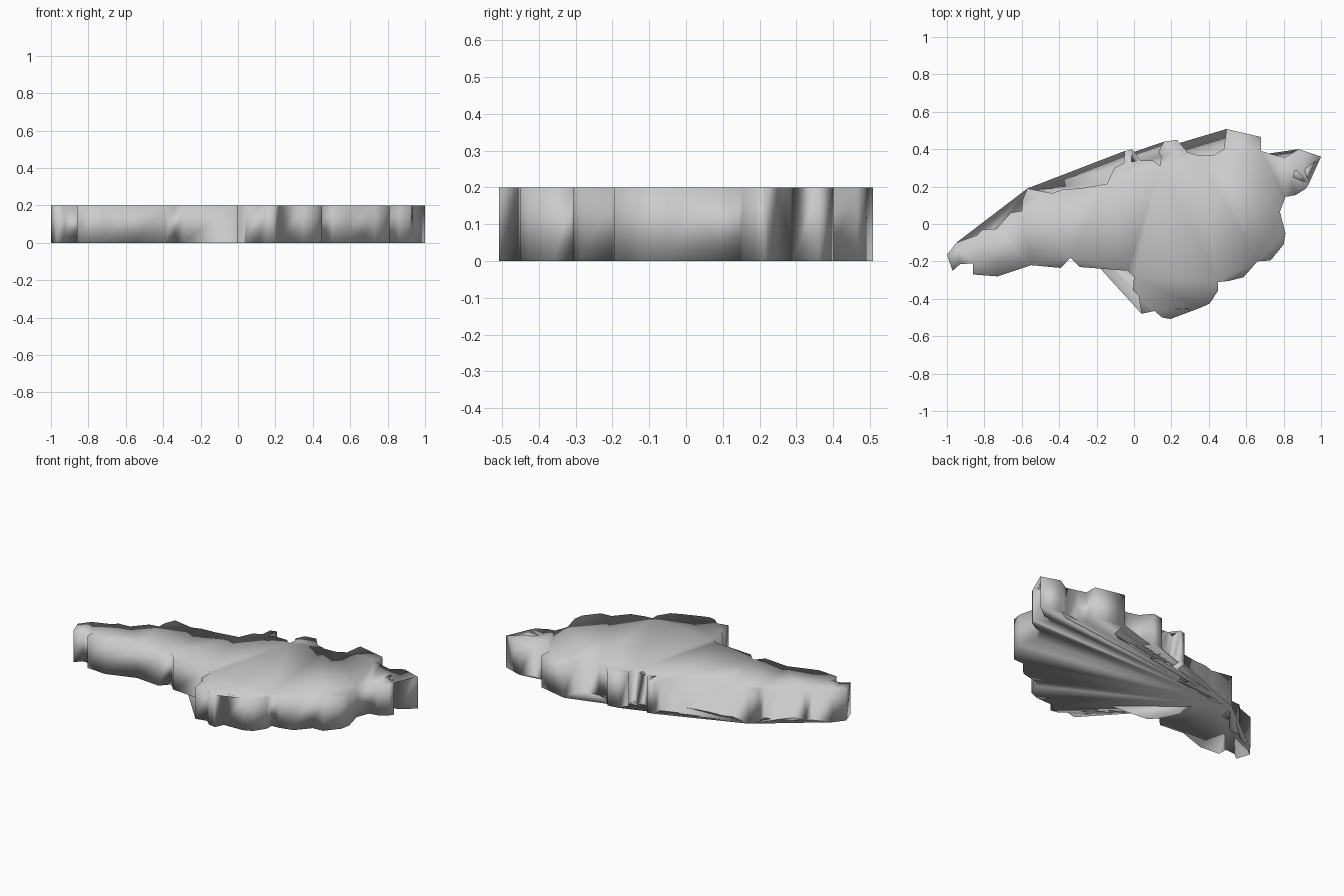
import bpy
import bmesh

HEIGHT = 0.2

# Traced slab outline, clockwise from above, starting at the fan corner
OUTLINE = [
    # upper edge
    (-.57, .19), (-.44, .165), (-.38, .185), (-.29, .19), (-.145, .215),
    (-.105, .30), (-.055, .325), (-.05, .39), (-.01, .40), (-.015, .32), (.035, .34),
    (.08, .31), (.10, .34), (.14, .31), (.145, .36), (.13, .385), (.16, .44),
    (.23, .45), (.285, .385), (.35, .365), (.43, .37), (.48, .40),
    (.495, .508), (.68, .465), (.68, .39), (.73, .375),
    # right-hand spurs
    (.805, .355), (.88, .40), (1, .36), (.91, .29), (.86, .285), (.85, .25),
    (.935, .215), (.92, .19), (.865, .155), (.81, .145),
    # lower right
    (.78, .065), (.81, -.05), (.80, -.11), (.73, -.195), (.66, -.20),
    (.585, -.285), (.505, -.305), (.45, -.31), (.45, -.355), (.405, -.425),
    (.35, -.45), (.22, -.455), (.195, -.508), (.15, -.50), (.11, -.465),
    (.04, -.48), (.025, -.385), (-.005, -.355), (0, -.28), (-.035, -.25),
    # lower edge and narrow tail
    (-.29, -.23), (-.34, -.18), (-.39, -.235), (-.55, -.22), (-.73, -.28),
    (-.86, -.27), (-.86, -.21), (-.93, -.215), (-.97, -.25), (-1, -.165),
    (-.95, -.10), (-.84, -.06), (-.81, -.03), (-.735, -.025), (-.66, .06),
    (-.60, .07), (-.595, .13),
]

bm = bmesh.new()
low = [bm.verts.new((x, y, 0)) for x, y in OUTLINE]
high = [bm.verts.new((x, y, HEIGHT)) for x, y in OUTLINE]
n = len(OUTLINE)

# Vertical rim
for i in range(n):
    j = (i + 1) % n
    bm.faces.new((low[j], low[i], high[i], high[j]))

# Top cap follows the outline
top = bm.faces.new(high[::-1])
bmesh.ops.triangulate(bm, faces=[top])

# Underside fans out from one corner and spans the outline's notches
for i in range(1, n - 1):
    bm.faces.new((low[0], low[i], low[i + 1]))

for face in bm.faces:
    face.smooth = True

mesh = bpy.data.meshes.new("outline_slab")
bm.to_mesh(mesh)
bm.free()
slab = bpy.data.objects.new("outline_slab", mesh)
bpy.context.collection.objects.link(slab)
